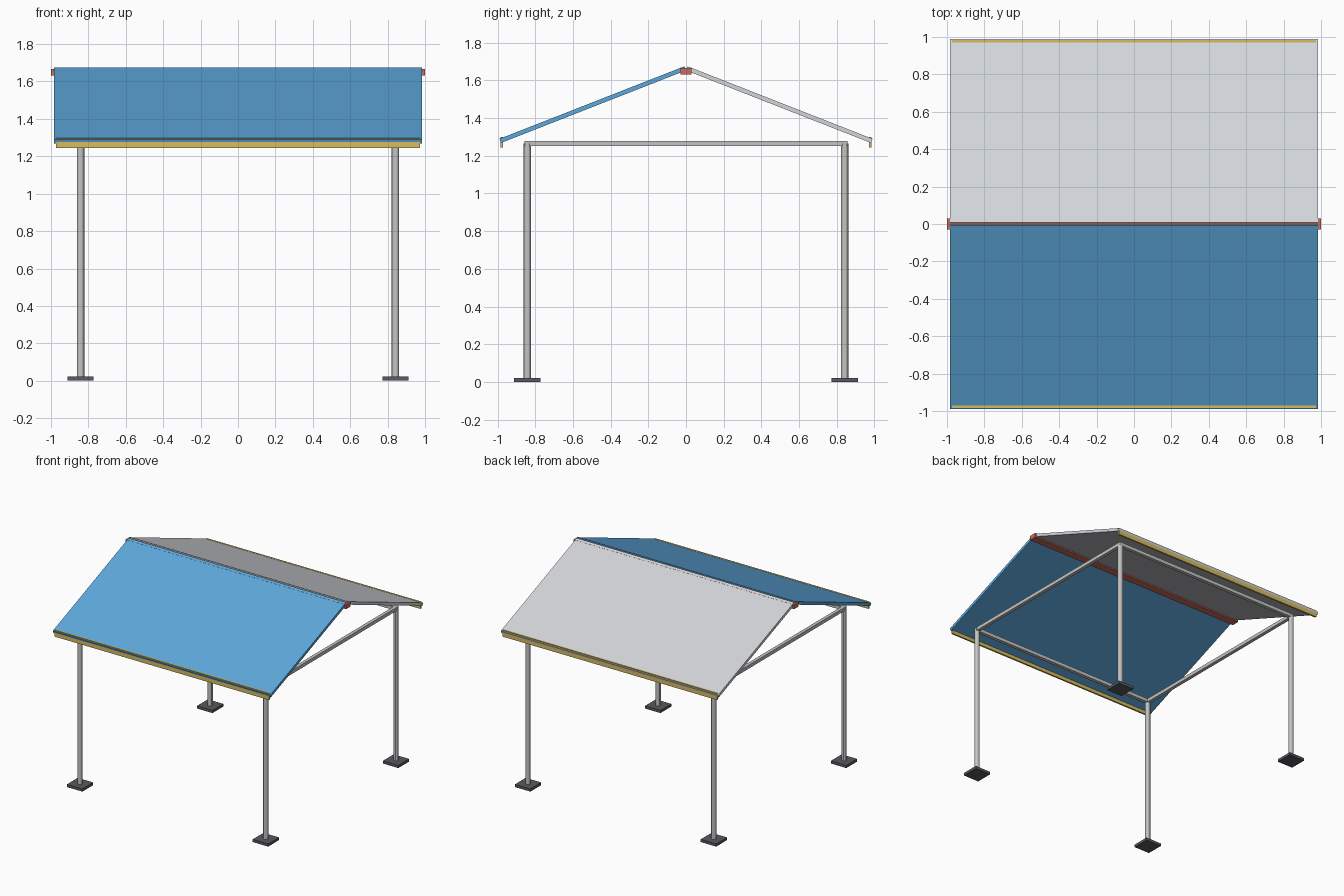
import bpy
import bmesh

old = bpy.data.objects.get("Cube")
if old:
    bpy.data.objects.remove(old, do_unlink=True)


def material(name, rgb):
    m = bpy.data.materials.new(name)
    m.use_nodes = True
    m.diffuse_color = (*rgb, 1)
    m.node_tree.nodes["Principled BSDF"].inputs["Base Color"].default_value = (*rgb, 1)
    return m


BLUE = material("blue sheet", (0.11, 0.39, 0.71))
PALE = material("pale grey sheet", (0.65, 0.67, 0.70))
STEEL = material("steel", (0.55, 0.55, 0.54))
DARK = material("dark foot", (0.10, 0.10, 0.12))
RED = material("red ridge", (0.60, 0.15, 0.11))
YELLOW = material("yellow trim", (0.68, 0.50, 0.12))


def box(name, centre, size, mat):
    bpy.ops.mesh.primitive_cube_add(size=1, location=centre)
    ob = bpy.context.object
    ob.name = name
    for v in ob.data.vertices:
        v.co = [c * s for c, s in zip(v.co, size)]
    ob.data.materials.append(mat)
    return ob


def slab(name, profile, half_length, mat):
    """Extrude a y-z profile along x."""
    bm = bmesh.new()
    face = bm.faces.new([bm.verts.new((-half_length, y, z)) for y, z in profile])
    new = bmesh.ops.extrude_face_region(bm, geom=[face])["geom"]
    verts = [g for g in new if isinstance(g, bmesh.types.BMVert)]
    bmesh.ops.translate(bm, verts=verts, vec=(2 * half_length, 0, 0))
    bmesh.ops.recalc_face_normals(bm, faces=bm.faces)
    me = bpy.data.meshes.new(name)
    bm.to_mesh(me)
    bm.free()
    me.materials.append(mat)
    ob = bpy.data.objects.new(name, me)
    bpy.context.collection.objects.link(ob)
    return ob


POST = 0.842   # post offset from the centre
TOP = 1.265    # frame height

# Posts with square feet
for x, side in ((-POST, "right"), (POST, "left")):
    for y, end in ((-POST, "front"), (POST, "back")):
        box(f"{end}_{side}_foot", (x, y, 0.011), (0.14, 0.14, 0.022), DARK)
        bpy.ops.mesh.primitive_cylinder_add(
            vertices=12, radius=0.02, depth=TOP - 0.01, location=(x, y, TOP / 2 + 0.005))
        post = bpy.context.object
        post.name = f"{end}_{side}_post"
        post.data.materials.append(STEEL)
        bpy.ops.object.shade_smooth_by_angle()

# Beams joining the post tops
for x, side in ((-POST, "right"), (POST, "left")):
    box(f"{side}_beam", (x, 0, TOP), (0.028, 2 * POST + 0.03, 0.028), STEEL)
for y, end in ((-POST, "front"), (POST, "back")):
    box(f"{end}_beam", (0, y, TOP), (2 * POST + 0.03, 0.028, 0.028), STEEL)

# Roof panels and eave trims
roof = [(0.008, 1.675), (0.99, 1.29), (0.982, 1.268), (0, 1.653)]
for s, end, mat in ((-1, "front", BLUE), (1, "back", PALE)):
    slab(f"{end}_roof_panel", [(s * y, z) for y, z in roof], 0.985, mat)
    box(f"{end}_eave_trim", (0, s * 0.978, 1.2715), (1.944, 0.014, 0.055), YELLOW)

# Ridge beam
box("ridge_beam", (0, 0, 1.649), (2.0, 0.06, 0.036), RED)
